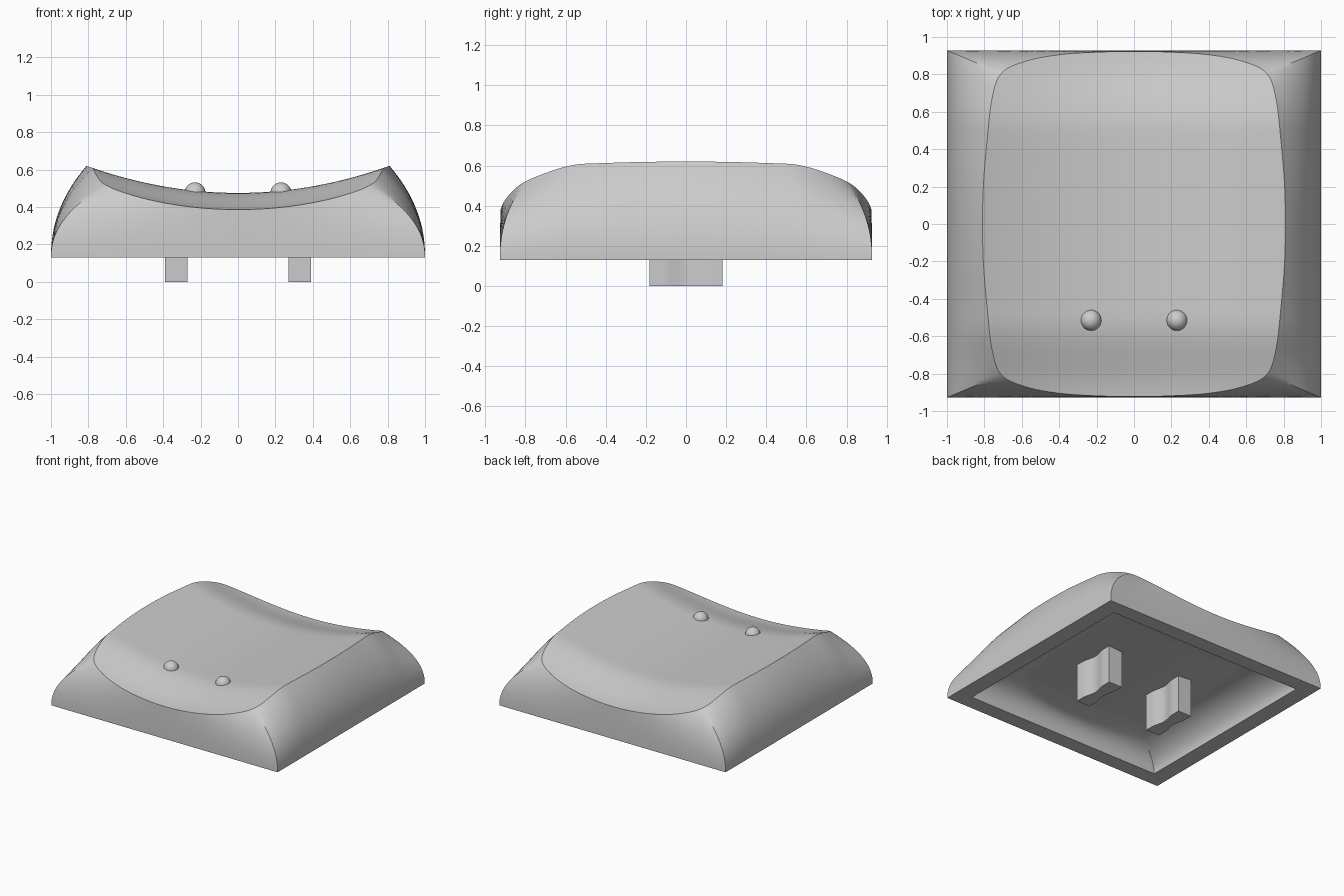
import bpy, bmesh, math
from mathutils import Vector

cube = bpy.data.objects.get("Cube")
if cube:
    bpy.data.objects.remove(cube, do_unlink=True)

grey = bpy.data.materials.new("plain_grey")
grey.use_nodes = True
colour = (0.6, 0.6, 0.6, 1)
grey.diffuse_color = colour
grey.node_tree.nodes["Principled BSDF"].inputs["Base Color"].default_value = colour

BASE_Z, HALF_X, HALF_Y = 0.13, 1.0, 0.928


def finish(bm, name, angle=30):
    bmesh.ops.recalc_face_normals(bm, faces=bm.faces)
    mesh = bpy.data.meshes.new(name)
    bm.to_mesh(mesh)
    bm.free()
    obj = bpy.data.objects.new(name, mesh)
    bpy.context.collection.objects.link(obj)
    mesh.materials.append(grey)
    bpy.ops.object.select_all(action="DESELECT")
    obj.select_set(True)
    bpy.context.view_layer.objects.active = obj
    bpy.ops.object.shade_smooth_by_angle(angle=math.radians(angle))


def dish(p):
    """Height above the base: curved across x, drooping at front and back."""
    t = min(1, max(0, (abs(p.y) - 0.5) / 0.45))
    return 0.345 + 0.145 * (p.x / 0.81) ** 2 - 0.09 * t * t * (3 - 2 * t)


def catmull(a, b, c, d, t):
    return 0.5 * (2 * b + (c - a) * t + (2 * a - 5 * b + 4 * c - d) * t * t
                  + (3 * b - a - 3 * c + d) * t ** 3)


# One quarter of the dish outline, from the side middle to the back middle
knots = [Vector(p) for p in (
    (0.805, -0.21), (0.81, 0), (0.805, 0.21), (0.787, 0.43), (0.76, 0.665),
    (0.71, 0.805), (0.58, 0.87), (0.4, 0.905), (0.2, 0.919), (0, 0.923), (-0.2, 0.919))]
STEPS = 8
quarter = []
for i in range(8):
    for k in range(STEPS):
        t = k / STEPS
        u = (i + t) / 4
        foot = Vector((min(1, 2 - u) * HALF_X, min(1, u) * HALF_Y))
        quarter.append((foot, catmull(*knots[i:i + 4], t)))
quarter.append((Vector((0, HALF_Y)), knots[9]))


def flip(pairs, sx, sy):
    return [tuple(Vector((p.x * sx, p.y * sy)) for p in pair) for pair in pairs]


outline = (quarter[:-1] + flip(quarter[:0:-1], -1, 1)
           + flip(quarter[:-1], -1, -1) + flip(quarter[:0:-1], 1, -1))


def bridge(bm, a, b):
    n = len(a)
    for i in range(n):
        j = (i + 1) % n
        bm.faces.new((a[i], a[j], b[j], b[i]))


def skin(bm, foot_scale, rim_scale, height, wall):
    """Curved walls from the rectangle up to the dish outline, then the dish."""
    rings = []
    for k in range(17):
        inward, rise = wall(k / 16)
        ring = []
        for foot, rim in outline:
            p = (foot * foot_scale).lerp(rim * rim_scale, inward)
            z = BASE_Z + dish(rim * rim_scale) * height * rise
            ring.append(bm.verts.new((p.x, p.y, z)))
        rings.append(ring)
    for k in range(19, 0, -1):
        points = [rim * rim_scale * k / 20 for foot, rim in outline]
        rings.append([bm.verts.new((p.x, p.y, BASE_Z + dish(p) * height)) for p in points])
    for lower, upper in zip(rings, rings[1:]):
        bridge(bm, lower, upper)
    bmesh.ops.pointmerge(bm, verts=rings[-1],
                         merge_co=(0, 0, BASE_Z + dish(Vector((0, 0))) * height))
    return rings[0]


def outer_wall(s):
    return s ** 2.2, s


def inner_wall(s):
    """Quarter ellipse, so the wall flows into the ceiling."""
    a = s * math.pi / 2
    return 1 - math.cos(a), math.sin(a)


# Hollow cap: outer skin, inner skin and the flat rim joining them
bm = bmesh.new()
outer_rim = skin(bm, 1.0, 1.0, 1.0, outer_wall)
inner_rim = skin(bm, 0.868, 0.74, 0.46, inner_wall)
bridge(bm, outer_rim, inner_rim)
finish(bm, "cap_shell")


# Mounting legs: upright bars with a shallow hollow along both long sides
def leg(name, x):
    bm = bmesh.new()
    side = [(0.06, -0.183)]
    for k in range(13):
        t = k / 12
        side.append((0.06 - 0.02 * math.sin(math.pi * t) ** 2, -0.12 + 0.24 * t))
    side.append((0.06, 0.183))
    loop = side + [(-px, -py) for px, py in side]
    face = bm.faces.new([bm.verts.new((x + px, py, 0)) for px, py in loop])
    grown = bmesh.ops.extrude_face_region(bm, geom=[face], use_keep_orig=True)
    verts = [g for g in grown["geom"] if isinstance(g, bmesh.types.BMVert)]
    bmesh.ops.translate(bm, verts=verts, vec=(0, 0, 0.32))
    finish(bm, name)


# Touch bumps: small balls half sunk into the dish
def bump(name, x):
    bm = bmesh.new()
    bmesh.ops.create_uvsphere(bm, u_segments=32, v_segments=16, radius=0.056)
    bmesh.ops.translate(bm, verts=bm.verts, vec=(x, -0.515, 0.475))
    finish(bm, name, 60)


for label, sign in (("left", 1), ("right", -1)):
    leg(label + "_mounting_leg", sign * 0.33)
    bump(label + "_touch_bump", sign * 0.23)
